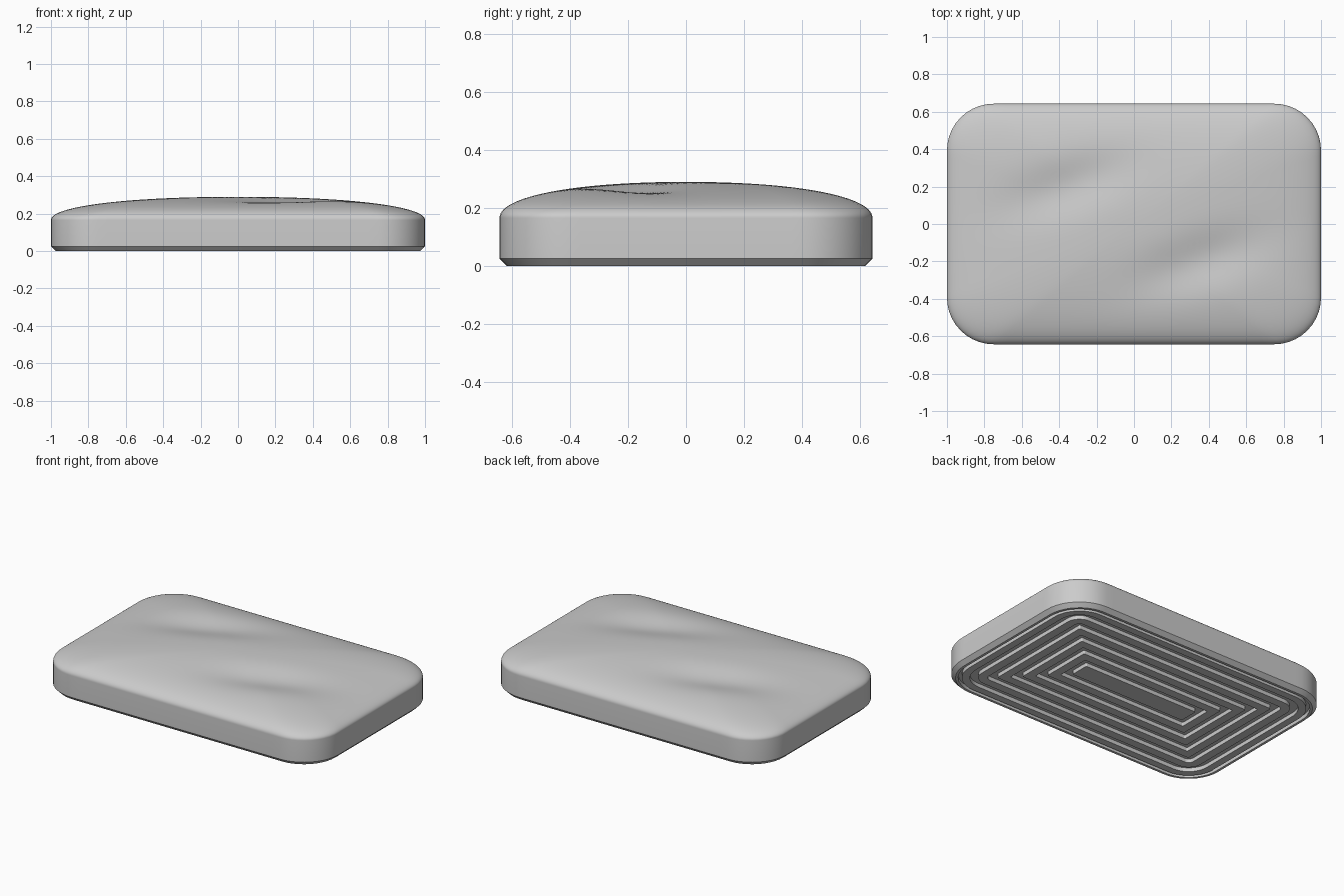
import bpy, bmesh, math

old = bpy.data.objects.get("Cube")
if old:
    bpy.data.objects.remove(old, do_unlink=True)

HX, HY, RADIUS = 1.0, 0.643, 0.25
SHOULDER, TOP, CHAMFER = 0.165, 0.29, 0.025

grey = bpy.data.materials.new("light grey")
grey.use_nodes = True
GREY = (0.6, 0.6, 0.6, 1)
grey.diffuse_color = GREY
grey.node_tree.nodes["Principled BSDF"].inputs["Base Color"].default_value = GREY


def outline(inset=0.0, arc=10, straight=1):
    """Rounded rectangle, moved inwards by inset, counterclockwise."""
    r = max(RADIUS - inset, 0.008)
    cx, cy = HX - inset - r, HY - inset - r
    pts = []
    for q, (sx, sy) in enumerate([(1, 1), (-1, 1), (-1, -1), (1, -1)]):
        for i in range(arc + 1):
            a = math.pi / 2 * (q + i / arc)
            pts.append((sx * cx + r * math.cos(a), sy * cy + r * math.sin(a)))
        # intermediate points along the next straight side
        x0, y0 = pts[-1]
        a = math.pi / 2 * (q + 1)
        nx, ny = [(-1, 1), (-1, -1), (1, -1), (1, 1)][q]
        x1, y1 = nx * cx + r * math.cos(a), ny * cy + r * math.sin(a)
        for i in range(1, straight):
            t = i / straight
            pts.append((x0 + (x1 - x0) * t, y0 + (y1 - y0) * t))
    return pts


def loft(name, rings, angle):
    """Skin a list of point rings and close the last one."""
    bm = bmesh.new()
    loops = [[bm.verts.new(p) for p in ring] for ring in rings]
    n = len(loops[0])
    for a, b in zip(loops, loops[1:]):
        for i in range(n):
            j = (i + 1) % n
            bm.faces.new((a[i], a[j], b[j], b[i]))
    bm.faces.new(loops[-1])
    mesh = bpy.data.meshes.new(name)
    bm.to_mesh(mesh)
    bm.free()
    obj = bpy.data.objects.new(name, mesh)
    bpy.context.collection.objects.link(obj)
    mesh.materials.append(grey)
    bpy.ops.object.select_all(action="DESELECT")
    obj.select_set(True)
    bpy.context.view_layer.objects.active = obj
    bpy.ops.object.shade_smooth_by_angle(angle=math.radians(angle))
    return obj


def hollow(x, y):
    """Two slanted shallow valleys, one half turn apart."""
    c, s = math.cos(math.radians(20)), math.sin(math.radians(20))
    depth = 0
    for side in (1, -1):
        dx, dy = side * x - 0.36, side * y + 0.2
        u, v = dx * c + dy * s, dy * c - dx * s
        depth += 0.036 * math.exp(-(u / 0.36) ** 2 - (v / 0.14) ** 2)
    return depth


# Body: upright side wall and domed top
edge = outline(straight=28)
body = [[(x, y, CHAMFER) for x, y in edge]]
STEPS = 48
for k in range(STEPS):
    s = math.cos(math.pi / 2 * k / STEPS)
    rise = (1 - s ** 2.15) ** (1 / 2.15)
    z = SHOULDER + (TOP - SHOULDER) * rise
    body.append([(x * s, y * s, z - hollow(x * s, y * s) * rise) for x, y in edge])
loft("domed_body", body, 40)

# Base: chamfered rim, then concentric grooves cut into the underside
profile = [(0, CHAMFER), (CHAMFER, 0)]
grooves = [(0.052, 0.022)] + [(0.135 + 0.105 * k, 0.05) for k in range(5)]
for centre, width in grooves:
    a, b = centre - width / 2, centre + width / 2
    profile += [(a, 0), (a, 0.025), (b, 0.025), (b, 0)]
base = [[(x, y, z) for x, y in reversed(outline(inset))] for inset, z in profile]
loft("grooved_base", base, 30)
